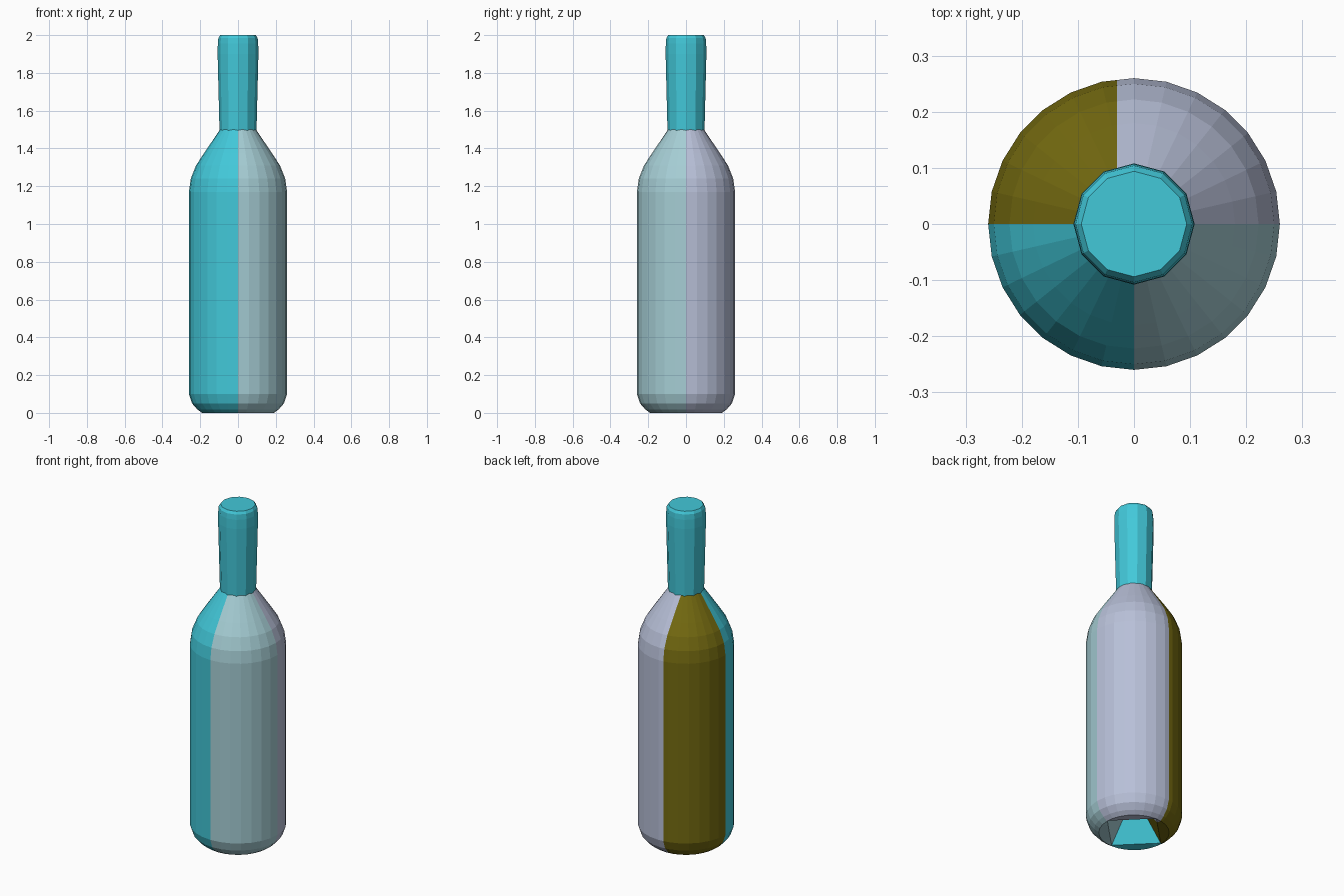
import bpy, bmesh, math

cube = bpy.data.objects.get("Cube")
if cube:
    bpy.data.objects.remove(cube, do_unlink=True)


def make_material(name, rgb):
    linear = [((c / 255 + 0.055) / 1.055) ** 2.4 for c in rgb]
    mat = bpy.data.materials.new(name)
    mat.use_nodes = True
    mat.diffuse_color = (*linear, 1)
    bsdf = mat.node_tree.nodes["Principled BSDF"]
    bsdf.inputs["Base Color"].default_value = (*linear, 1)
    bsdf.inputs["Roughness"].default_value = 0.6
    return mat


teal = make_material("teal", (66, 200, 217))
pale = make_material("pale_blue_grey", (165, 205, 212))
lavender = make_material("lavender_grey", (184, 192, 216))
olive = make_material("olive", (116, 106, 16))


def circle(a):
    return 1.0


def diamond(a):
    return 1 / (abs(math.cos(a)) + abs(math.sin(a)))


def lathe(bm, sides, profile):
    """Skin rings of (radius, height, outline) and return first and last ring."""
    rings = []
    for radius, z, outline in profile:
        ring = []
        for i in range(sides):
            a = math.tau * i / sides
            r = radius * outline(a)
            ring.append(bm.verts.new((r * math.cos(a), r * math.sin(a), z)))
        rings.append(ring)
    for low, high in zip(rings, rings[1:]):
        for i in range(sides):
            j = (i + 1) % sides
            bm.faces.new((low[i], low[j], high[j], high[i]))
    return rings[0], rings[-1]


def finish(name, bm, materials):
    bmesh.ops.recalc_face_normals(bm, faces=bm.faces)
    mesh = bpy.data.meshes.new(name)
    bm.to_mesh(mesh)
    bm.free()
    for mat in materials:
        mesh.materials.append(mat)
    obj = bpy.data.objects.new(name, mesh)
    bpy.context.collection.objects.link(obj)
    return obj


# Body: rounded base, straight wall and sloping shoulder
SEAM = -0.03
bm = bmesh.new()
wall = [(0.19, 0), (0.215, 0.018), (0.243, 0.05), (0.26, 0.1), (0.26, 1.17),
        (0.25, 1.24), (0.222, 1.31), (0.18, 1.375), (0.095, 1.5)]
profile = [(0.188, 0.004, diamond)] + [(r, z, circle) for r, z in wall]
base, top = lathe(bm, 28, profile)
bm.faces.new(top)

# Four-sided hollow under the base
apex = bm.verts.new((0, 0, 0.24))
for i, v in enumerate(base):
    bm.faces.new((v, apex, base[(i + 1) % len(base)]))

# Off-centre seam between the two back quarters
back = [f for f in bm.faces if f.calc_center_median().y > 0.001]
geom = set(back)
for f in back:
    geom.update(f.edges)
    geom.update(f.verts)
bmesh.ops.bisect_plane(bm, geom=list(geom), dist=1e-5,
                       plane_co=(SEAM, 0, 0), plane_no=(1, 0, 0))

# Colour the quarters
for f in bm.faces:
    c = f.calc_center_median()
    if c.y < 0:
        f.material_index = 0 if c.x < 0 else 1
    else:
        f.material_index = 3 if c.x < SEAM else 2
finish("bottle_body", bm, [teal, pale, lavender, olive])

# Neck with a slightly flared, bevelled top
bm = bmesh.new()
bottom, top = lathe(bm, 12, [(0.098, 1.495, circle), (0.108, 1.9, circle),
                             (0.107, 1.955, circle), (0.104, 1.985, circle),
                             (0.094, 2.0, circle)])
bm.faces.new(bottom)
bm.faces.new(top)
finish("bottle_neck", bm, [teal])
